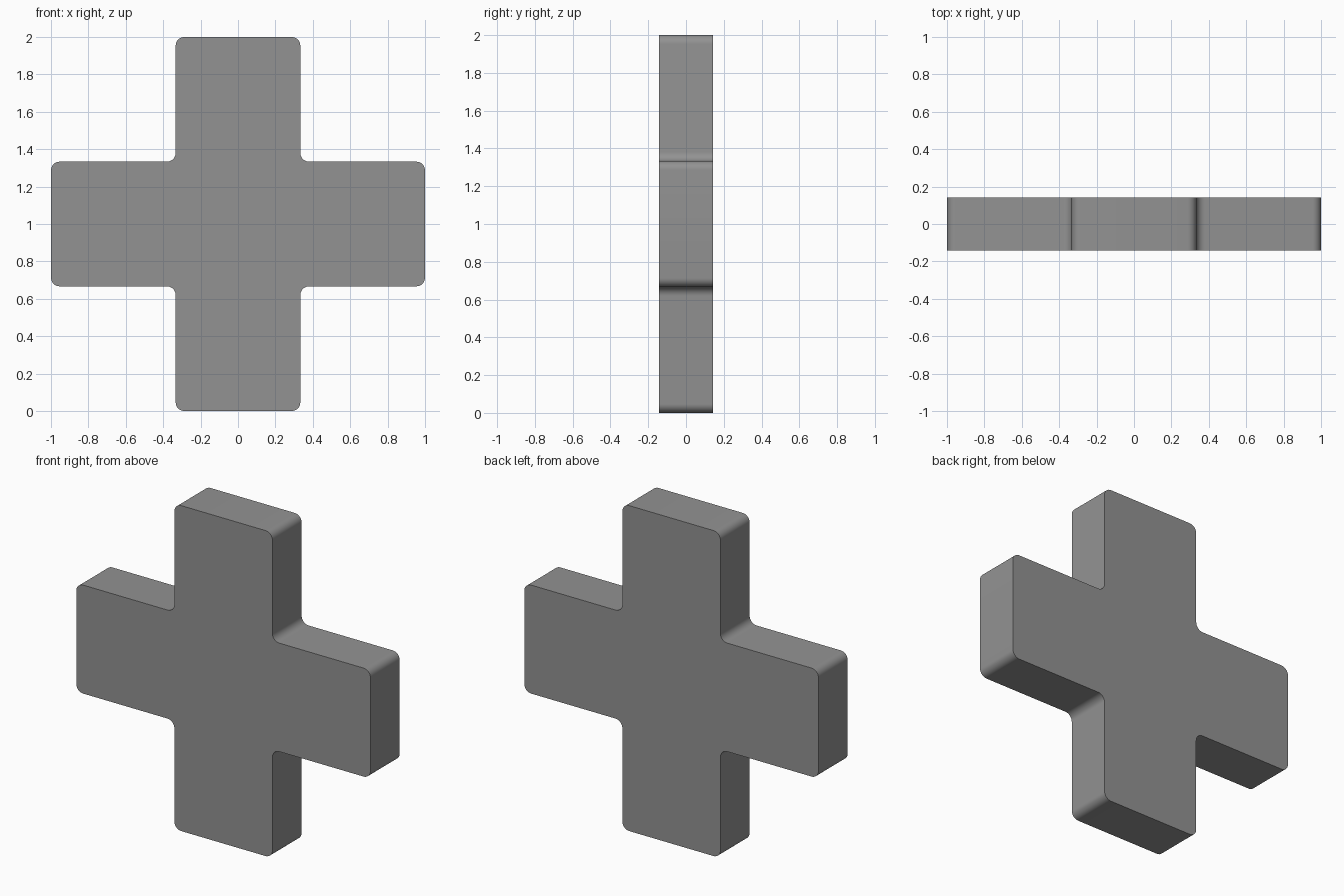
import bpy, bmesh
from math import radians, pi, cos, sin
from mathutils import Vector

if "Cube" in bpy.data.objects:
    bpy.data.objects.remove(bpy.data.objects["Cube"])

ARM = 1 / 3        # half width of each arm
HALF_DEPTH = 0.142
RADIUS = 0.047     # rounding of outer and inner corners
STEPS = 8


def rounded_corner(prev, corner, nxt):
    """Quarter-circle points replacing a right-angled corner."""
    a = (prev - corner).normalized() * RADIUS
    b = (nxt - corner).normalized() * RADIUS
    centre = corner + a + b
    return [centre - b * cos(t) - a * sin(t)
            for t in (i / STEPS * pi / 2 for i in range(STEPS + 1))]


# Cross outline: one quarter turned four times
corners = []
for turn in range(4):
    for x, z in ((ARM, ARM), (1, ARM), (1, -ARM)):
        for _ in range(turn):
            x, z = z, -x
        corners.append(Vector((x, 0, z + 1)))

outline = []
for i, corner in enumerate(corners):
    outline += rounded_corner(corners[i - 1], corner, corners[(i + 1) % 12])

# Solid plate extruded from the outline
bm = bmesh.new()
front = bm.faces.new([bm.verts.new((p.x, -HALF_DEPTH, p.z)) for p in outline])
ext = bmesh.ops.extrude_face_region(bm, geom=[front], use_keep_orig=True)
moved = [g for g in ext["geom"] if isinstance(g, bmesh.types.BMVert)]
bmesh.ops.translate(bm, verts=moved, vec=(0, 2 * HALF_DEPTH, 0))
bmesh.ops.recalc_face_normals(bm, faces=bm.faces)
mesh = bpy.data.meshes.new("cross_plate")
bm.to_mesh(mesh)
bm.free()

# Dark grey finish
grey = bpy.data.materials.new("dark_grey")
grey.diffuse_color = (0.29, 0.29, 0.29, 1)
grey.use_nodes = True
grey.node_tree.nodes["Principled BSDF"].inputs["Base Color"].default_value = grey.diffuse_color
mesh.materials.append(grey)

cross = bpy.data.objects.new("cross_plate", mesh)
bpy.context.collection.objects.link(cross)
bpy.context.view_layer.objects.active = cross
cross.select_set(True)
bpy.ops.object.shade_smooth_by_angle(angle=radians(30))
